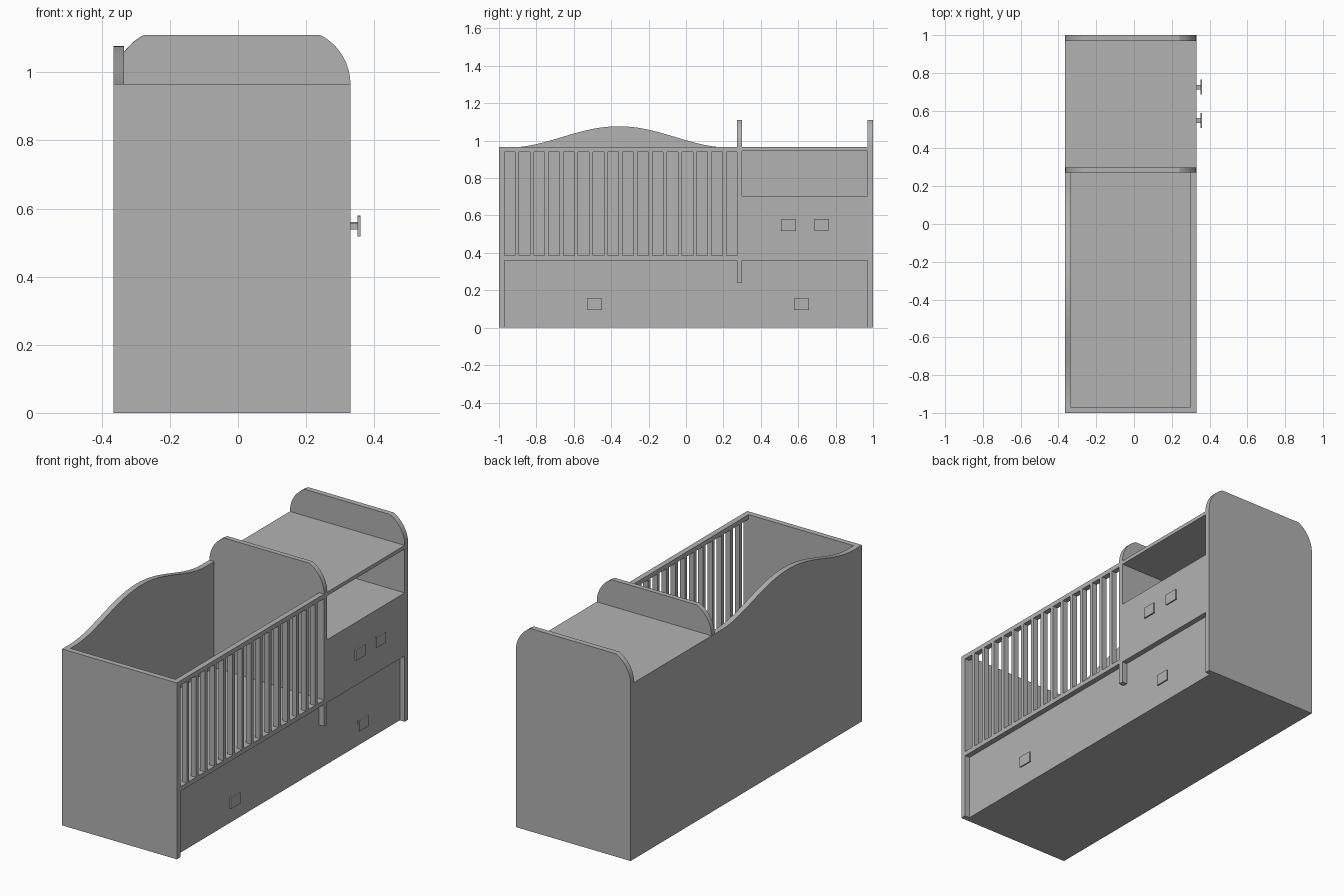
import bpy, bmesh, math
from mathutils import Vector

cube = bpy.data.objects.get("Cube")
if cube:
    bpy.data.objects.remove(cube, do_unlink=True)

grey = bpy.data.materials.new("matte_grey")
grey.use_nodes = True
grey.diffuse_color = (0.448, 0.448, 0.448, 1)
grey.node_tree.nodes["Principled BSDF"].inputs["Base Color"].default_value = (0.448, 0.448, 0.448, 1)

# Shared dimensions
BACK, FRONT = -0.365, 0.33      # wall side and open side along x
T = 0.03                        # board thickness
TOP, RAIL, FLOOR = 0.965, 0.36, 0.385
DIV0, DIV1 = 0.273, 0.30        # divider along y
END = 1 - T


def prism(name, points, offset):
    """Extrude a flat outline of 3D points by an offset."""
    bm = bmesh.new()
    face = bm.faces.new([bm.verts.new(p) for p in points])
    new = bmesh.ops.extrude_face_region(bm, geom=[face])["geom"]
    bmesh.ops.translate(bm, vec=Vector(offset), verts=[v for v in new if isinstance(v, bmesh.types.BMVert)])
    bmesh.ops.recalc_face_normals(bm, faces=bm.faces)
    mesh = bpy.data.meshes.new(name)
    bm.to_mesh(mesh)
    bm.free()
    mesh.materials.append(grey)
    obj = bpy.data.objects.new(name, mesh)
    bpy.context.collection.objects.link(obj)
    return obj


def box(name, x, y, z):
    outline = [(x[0], y[0], z[0]), (x[1], y[0], z[0]), (x[1], y[1], z[0]), (x[0], y[1], z[0])]
    return prism(name, outline, (0, 0, z[1] - z[0]))


def smooth(obj):
    bpy.ops.object.select_all(action="DESELECT")
    obj.select_set(True)
    bpy.context.view_layer.objects.active = obj
    bpy.ops.object.shade_smooth_by_angle(angle=math.radians(25))


def rounded_panel(name, x0, x1, y0, y1, bottom):
    """Upright board with an arc at each top corner."""
    r, sweep, steps = 0.162, math.radians(63.5), 12
    arc = [(r * (1 - math.cos(sweep * i / steps)), TOP + r * math.sin(sweep * i / steps))
           for i in range(steps + 1)]
    outline = [(x0, y0, bottom), (x1, y0, bottom)]
    outline += [(x1 - dx, y0, z) for dx, z in arc]
    outline += [(x0 + dx, y0, z) for dx, z in reversed(arc)]
    smooth(prism(name, outline, (0, y1 - y0, 0)))


# End boards and divider
box("foot_panel", (BACK, FRONT), (-1, -END), (0, TOP))
rounded_panel("cabinet_end_panel", BACK, FRONT, END, 1, 0)
rounded_panel("divider_panel", BACK + 0.001, FRONT, DIV0, DIV1, 0.24)

# Long wall with a wavy crest
wave = []
for i in range(33):
    u = -1 + i / 16
    rise = (0.5 * (1 + math.cos(math.pi * u))) ** 0.87
    wave.append((BACK, -0.36 + 0.56 * u, TOP + 0.112 * rise))
wall = [(BACK, END, 0), (BACK, -END, 0), (BACK, -END, TOP)] + wave + [(BACK, END, TOP)]
smooth(prism("wavy_wall", wall, (T, 0, 0)))

# Recessed drawer base and mattress board
inner = (BACK + T, FRONT - T)
box("drawer_base", inner, (-END, END), (0, RAIL))
box("mattress_board", inner, (-END, DIV0), (RAIL, FLOOR))

# Slatted side
slat_x = (FRONT - T, FRONT)
box("lower_rail", slat_x, (-END, DIV0), (RAIL, FLOOR))
box("upper_rail", slat_x, (-END, DIV0), (0.94, TOP))
for i in range(15):
    y = -0.914 + 0.0792 * i
    box(f"slat_{i + 1}", slat_x, (y, y + 0.021), (FLOOR, 0.94))

# Cabinet with an open shelf
box("cabinet_drawers", (BACK + T, FRONT), (DIV1, END), (RAIL, 0.705))
box("cabinet_top", (BACK + T, FRONT), (DIV1, END), (0.945, TOP))

# Drawer handles: stem and plate
for i, (x, y, z) in enumerate([(FRONT, 0.548, 0.548), (FRONT, 0.725, 0.55),
                               (FRONT - T, -0.49, 0.126), (FRONT - T, 0.618, 0.126)]):
    box(f"handle_stem_{i + 1}", (x, x + 0.021), (y - 0.012, y + 0.012), (z - 0.01, z + 0.01))
    box(f"handle_plate_{i + 1}", (x + 0.021, x + 0.03), (y - 0.04, y + 0.04), (z - 0.03, z + 0.03))
